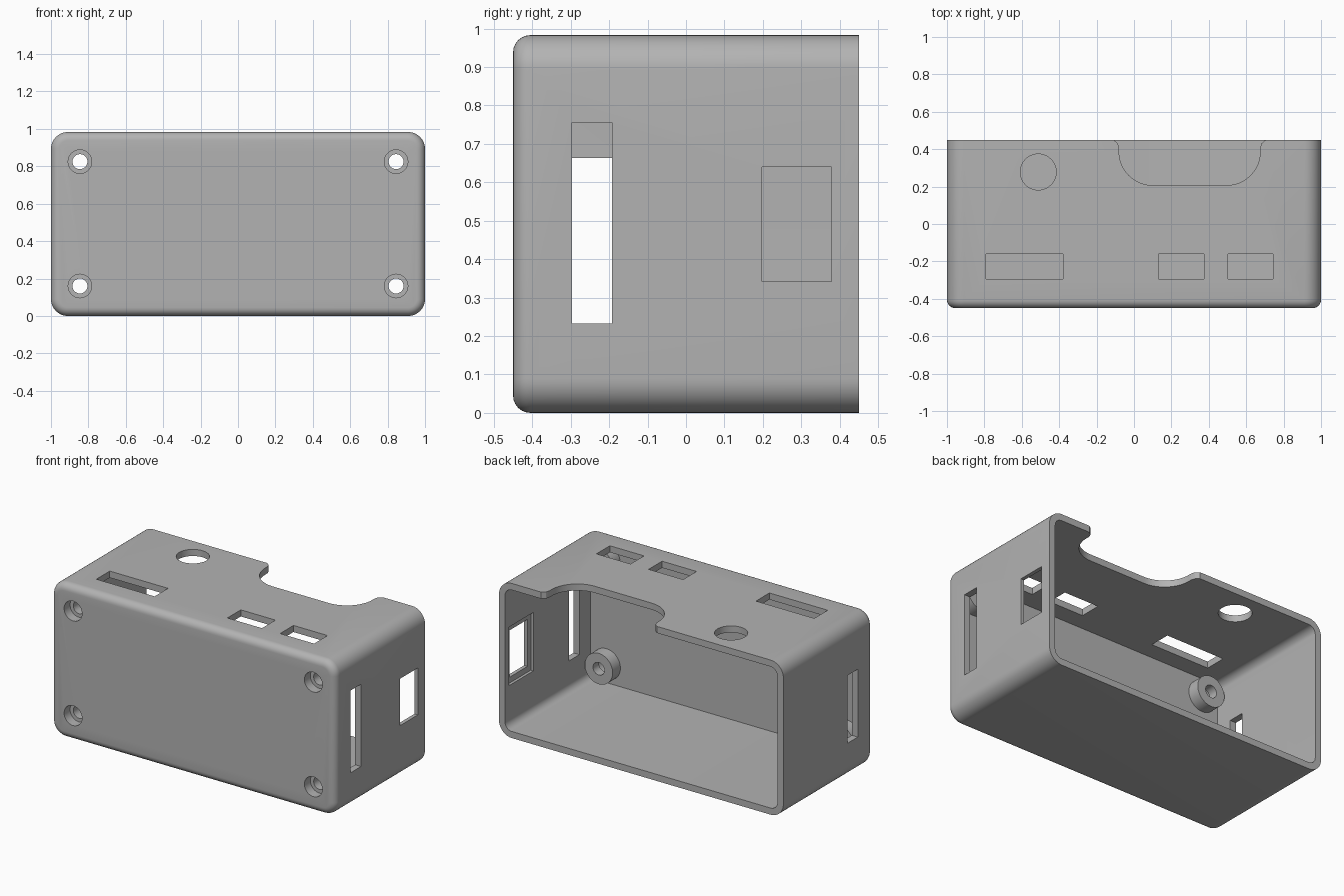
import bpy, bmesh, math
from mathutils import Vector

if "Cube" in bpy.data.objects:
    bpy.data.objects.remove(bpy.data.objects["Cube"])

W, D, H = 1.0, 0.45, 0.983          # half width, half depth, height
WALL, R, FILLET = 0.042, 0.09, 0.045

grey = bpy.data.materials.new("grey plastic")
grey.diffuse_color = (0.45, 0.45, 0.45, 1)
grey.use_nodes = True
grey.node_tree.nodes["Principled BSDF"].inputs["Base Color"].default_value = grey.diffuse_color


def make(name, bm):
    bmesh.ops.recalc_face_normals(bm, faces=bm.faces)
    me = bpy.data.meshes.new(name)
    bm.to_mesh(me)
    bm.free()
    me.materials.append(grey)
    ob = bpy.data.objects.new(name, me)
    bpy.context.collection.objects.link(ob)
    return ob


def ring(bm, y, inset, radius, n=10):
    """Rounded rectangle in the xz plane."""
    pts = []
    for k, (sx, sz) in enumerate([(1, 1), (-1, 1), (-1, -1), (1, -1)]):
        cx, cz = sx * (W - inset - radius), H / 2 + sz * (H / 2 - inset - radius)
        for i in range(n + 1):
            a = (k + i / n) * math.pi / 2
            pts.append(bm.verts.new((cx + radius * math.cos(a), y, cz + radius * math.sin(a))))
    return pts


def prism(name, pts, offset):
    """Closed polygon pushed along an offset."""
    bm = bmesh.new()
    a = [bm.verts.new(p) for p in pts]
    b = [bm.verts.new(Vector(p) + Vector(offset)) for p in pts]
    bm.faces.new(a)
    bm.faces.new(b[::-1])
    for i in range(len(a)):
        j = (i + 1) % len(a)
        bm.faces.new((a[i], a[j], b[j], b[i]))
    return make(name, bm)


def box(name, x, y, z):
    pts = [(x[0], y[0], z[0]), (x[1], y[0], z[0]), (x[1], y[1], z[0]), (x[0], y[1], z[0])]
    return prism(name, pts, (0, 0, z[1] - z[0]))


def circle(cx, cy, r, n=48):
    return [(cx + r * math.cos(2 * math.pi * i / n), cy + r * math.sin(2 * math.pi * i / n))
            for i in range(n)]


def rod(name, x, z, r, y0, y1):
    return prism(name, [(a, y0, b) for a, b in circle(x, z, r)], (0, y1 - y0, 0))


# Open-backed shell with a rounded front edge
bm = bmesh.new()
rings = []
for i in range(7):
    a = i / 6 * math.pi / 2
    e = FILLET * (1 - math.sin(a))
    rings.append(ring(bm, -D + FILLET * (1 - math.cos(a)), e, R - e))
rings += [ring(bm, D, 0, R), ring(bm, D, WALL, R - WALL), ring(bm, -D + WALL, WALL, R - WALL)]
for p, q in zip(rings, rings[1:]):
    for i in range(len(p)):
        j = (i + 1) % len(p)
        bm.faces.new((p[i], p[j], q[j], q[i]))
bm.faces.new(rings[0])
bm.faces.new(rings[-1])
case = make("case_shell", bm)


def combine(tool, operation):
    mod = case.modifiers.new(tool.name, 'BOOLEAN')
    mod.operation, mod.solver, mod.object = operation, 'EXACT', tool
    bpy.context.view_layer.objects.active = case
    bpy.ops.object.modifier_apply(modifier=mod.name)
    bpy.data.objects.remove(tool)


# Screw bosses with counterbored holes
screws = [(sx * 0.845, z) for sx in (-1, 1) for z in (0.16, 0.825)]
for x, z in screws:
    combine(rod("screw_boss", x, z, 0.098, -D + WALL - 0.02, -0.33), 'UNION')
for x, z in screws:
    combine(rod("counterbore", x, z, 0.063, -D - 0.1, -D + 0.06), 'DIFFERENCE')
    combine(rod("screw_hole", x, z, 0.04, -D - 0.1, -0.2), 'DIFFERENCE')

# Top port slots and round hole
TOP = (H - 0.1, H + 0.1)
for x0, x1 in [(-0.79, -0.38), (0.132, 0.375), (0.502, 0.742)]:
    combine(box("top_slot", (x0, x1), (-0.295, -0.16), TOP), 'DIFFERENCE')
combine(prism("round_hole", [(x, y, TOP[0]) for x, y in circle(-0.512, 0.278, 0.096)],
              (0, 0, 0.2)), 'DIFFERENCE')

# Large rounded notch in the top rear edge
x0, x1, yb, r = -0.08, 0.675, 0.207, 0.18
notch = [(x1 + 0.03, D + 0.1), (x0 - 0.03, D + 0.1), (x0 - 0.03, D), (x0 - 0.008, 0.432), (x0, 0.41)]
for cx, start in [(x0 + r, math.pi), (x1 - r, 1.5 * math.pi)]:
    for i in range(13):
        a = start + i / 12 * math.pi / 2
        notch.append((cx + r * math.cos(a), yb + r + r * math.sin(a)))
notch += [(x1, 0.41), (x1 + 0.008, 0.432), (x1 + 0.03, D)]
combine(prism("rear_notch", [(x, y, TOP[0]) for x, y in notch], (0, 0, 0.2)), 'DIFFERENCE')

# Side slots, side window and its shallow inner recess
combine(box("right_slot", (0.9, 1.1), (-0.297, -0.193), (0.232, 0.755)), 'DIFFERENCE')
combine(box("left_slot", (-1.1, -0.9), (-0.297, -0.193), (0.232, 0.663)), 'DIFFERENCE')
combine(box("side_window", (0.9, 1.1), (0.198, 0.378), (0.342, 0.64)), 'DIFFERENCE')
combine(box("window_recess", (0.9, 0.976), (0.165, 0.412), (0.305, 0.677)), 'DIFFERENCE')

case.select_set(True)
bpy.context.view_layer.objects.active = case
bpy.ops.object.shade_smooth_by_angle(angle=math.radians(30))
